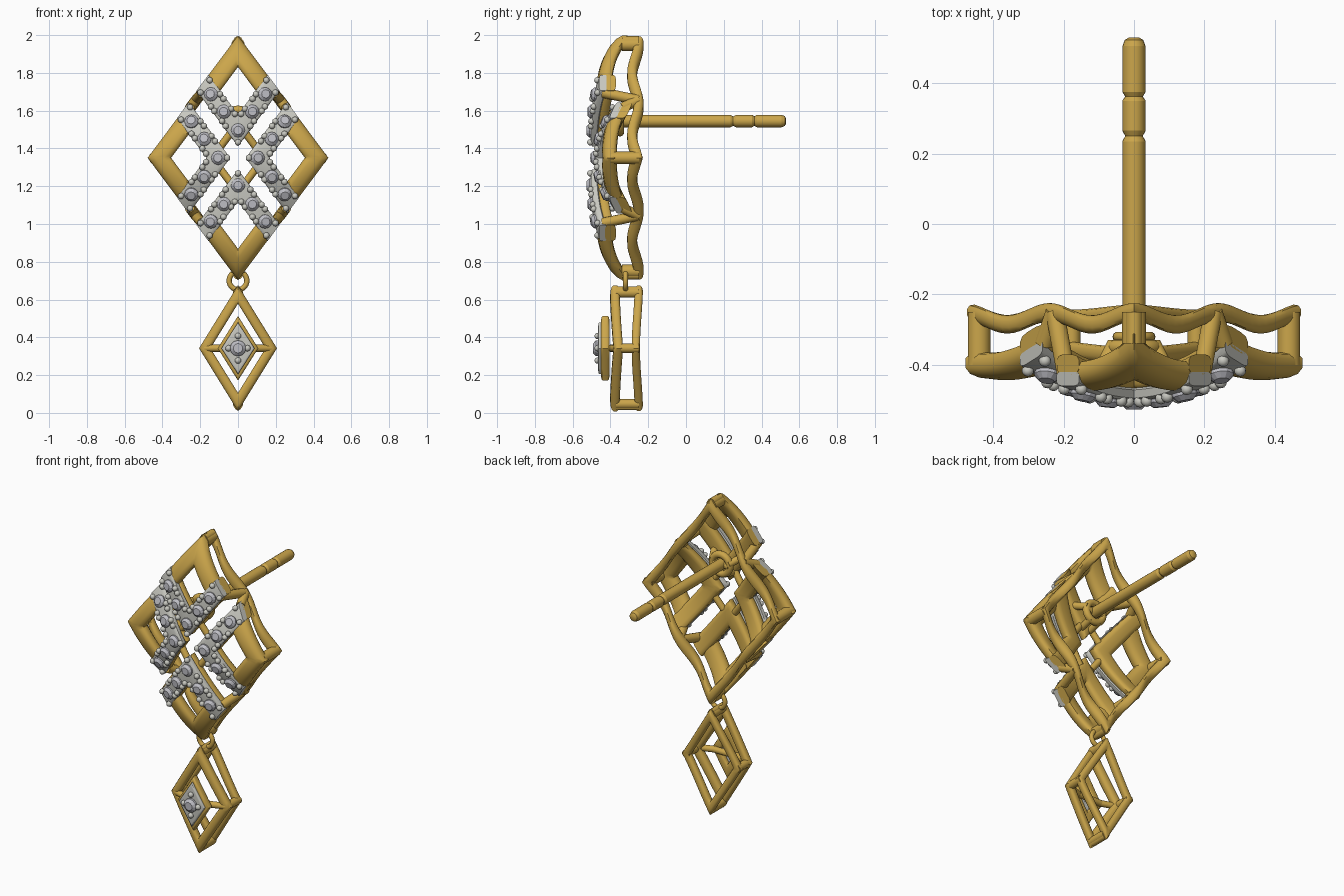
import bpy, bmesh, math
from mathutils import Vector as V, Matrix

if "Cube" in bpy.data.objects:
    bpy.data.objects.remove(bpy.data.objects["Cube"])


def material(name, rgb):
    m = bpy.data.materials.new(name)
    m.diffuse_color = (*rgb, 1)
    m.use_nodes = True
    m.node_tree.nodes["Principled BSDF"].inputs["Base Color"].default_value = m.diffuse_color
    return m


GOLD = material("gold", (0.60, 0.38, 0.07))
PAVE = material("white_metal", (0.58, 0.58, 0.53))
GEM = material("gem", (0.52, 0.52, 0.56))
parts = {}


def part(name, mat):
    if name not in parts:
        parts[name] = (bmesh.new(), mat)
    return parts[name][0]


def section(d0, d1, n=12, e=0.6):
    """Rounded-box section: u across the band, d depth behind the front surface."""
    out = []
    for i in range(n):
        a = 2 * math.pi * (i + 0.5) / n
        c, s = math.cos(a), math.sin(a)
        c, s = (math.copysign(abs(t) ** e, t) for t in (c, s))
        out.append((0.5 + 0.5 * c, (d0 + d1) / 2 + (d1 - d0) / 2 * s))
    return out


def band(bm, outer, inner, sec, yf, closed=False, steps=12):
    """Mitred band between two (x, z) paths, laid on the surface y = yf(x, z)."""
    n = len(outer)
    rings = []
    for i in range(n if closed else n - 1):
        j = (i + 1) % n
        last = not closed and i == n - 2
        for k in range(steps + (1 if last else 0)):
            t = k / steps
            o = V(outer[i]).lerp(V(outer[j]), t)
            q = V(inner[i]).lerp(V(inner[j]), t)
            ring = []
            for u, d in sec:
                p = o.lerp(q, u)
                ring.append(bm.verts.new((p.x, yf(p.x, p.y) + d, p.y)))
            rings.append(ring)
    m, r = len(sec), len(rings)
    for i in range(r if closed else r - 1):
        a, b = rings[i], rings[(i + 1) % r]
        for k in range(m):
            bm.faces.new((a[k], a[(k + 1) % m], b[(k + 1) % m], b[k]))
    if not closed:
        bm.faces.new(rings[0])
        bm.faces.new(rings[-1])


def rod(bm, a, b, r1, r2=None, seg=14):
    a, b = V(a), V(b)
    d = b - a
    mat = Matrix.Translation((a + b) / 2) @ d.to_track_quat('Z', 'Y').to_matrix().to_4x4()
    bmesh.ops.create_cone(bm, cap_ends=True, segments=seg, radius1=r1,
                          radius2=r1 if r2 is None else r2, depth=d.length, matrix=mat)


def ball(bm, p, r):
    bmesh.ops.create_icosphere(bm, subdivisions=2, radius=r, matrix=Matrix.Translation(p))


def ring(bm, centre, R, r, n=28, m=10):
    vs = []
    for i in range(n):
        a = 2 * math.pi * i / n
        vs.append([bm.verts.new((centre[0] + (R + r * math.cos(b)) * math.cos(a),
                                 centre[1] + r * math.sin(b),
                                 centre[2] + (R + r * math.cos(b)) * math.sin(a)))
                   for b in (2 * math.pi * k / m for k in range(m))])
    for i in range(n):
        for k in range(m):
            bm.faces.new((vs[i][k], vs[i][(k + 1) % m],
                          vs[(i + 1) % n][(k + 1) % m], vs[(i + 1) % n][k]))


def gem(bm, p, nrm, r):
    # girdle, crown and flat table
    rod(bm, p - nrm * 0.01, p + nrm * 0.012, r, seg=12)
    rod(bm, p + nrm * 0.012, p + nrm * 0.027, r, r * 0.6, seg=12)


def diamond(w, h, zc):
    return [(0, zc + h), (w, zc), (0, zc - h), (-w, zc)]


# Upper cluster: four small diamonds, plain outer corner, stone-set inner corner
def y_vert(x, z):
    return -0.50 + 0.14 * (abs(z - 1.35) / 0.65) ** 4 + 0.7 * x * x


def y_side(x, z):
    return -0.49 + 0.12 * abs(x) + 1.1 * (z - 1.35) ** 2


W, A, B = 0.29, 0.22, 0.295
cells = [((0, 1.41), (A, B), (-A, B), y_vert), ((0, 1.29), (A, -B), (-A, -B), y_vert),
         ((0.04, 1.35), (A, B), (A, -B), y_side), ((-0.04, 1.35), (-A, B), (-A, -B), y_side)]
for apex, e1, e2, yf in cells:
    def P(p, q):
        return V(apex) + V(e1) * p + V(e2) * q

    def on_surface(p, q):
        x, z = P(p, q)
        h = 0.01
        nrm = V(((yf(x + h, z) - yf(x - h, z)) / (2 * h), -1,
                 (yf(x, z + h) - yf(x, z - h)) / (2 * h))).normalized()
        return V((x, yf(x, z), z)), nrm

    i = 1 - W
    band(part("upper_frame", GOLD), [P(W - .03, 1), P(1, 1), P(1, W - .03)],
         [P(W - .03, i), P(i, i), P(i, W - .03)], section(0, 0.075, e=0.75), yf)
    out = [P(1, 0), P(0, 0), P(0, 1)]
    inn = [P(1, W), P(W, W), P(W, 1)]
    band(part("upper_frame", GOLD), out, inn, section(0.025, 0.085), yf)
    band(part("pave_strips", PAVE), out, inn, section(-0.005, 0.035, e=0.4), yf)
    # stones and the beads holding them
    c = W / 2
    for p, q in [(c, c), (.48, c), (.79, c), (c, .48), (c, .79)]:
        pos, nrm = on_surface(p, q)
        gem(part("upper_stones", GEM), pos, nrm, 0.037)
    for t in (0.04, 0.33, 0.42, 0.60, 0.68, 0.93):
        for s in (0.035, W - 0.035):
            if t < 0.2 and s > 0.2:
                continue
            for p, q in ((t, s), (s, t)):
                pos, nrm = on_surface(p, q)
                ball(part("beads", PAVE), pos + nrm * 0.007, 0.017)


# Wavy back rail with posts to the front
def y_rail(x, z):
    return -0.252 - 0.035 * math.sin(2 * math.pi * min(abs(x) / 0.48, 1)) ** 2


band(part("back_rail", GOLD), diamond(0.475, 0.645, 1.35), diamond(0.41, 0.557, 1.35),
     section(-0.025, 0.028, e=0.8), y_rail, True, 24)
posts = part("frame_posts", GOLD)
for sz in (1, -1):
    rod(posts, (0, -0.34, 1.35 + sz * 0.60), (0, -0.25, 1.35 + sz * 0.60), 0.035)
    rod(posts, (0, -0.34, 1.35 + sz * 0.62), (0, -0.25, 1.35 + sz * 0.62), 0.024)
    for sx in (1, -1):
        rail = (sx * 0.225, -0.25, 1.35 + sz * 0.305)
        rod(posts, (sx * 0.19, -0.44, 1.35 + sz * 0.345), rail, 0.027)
        rod(posts, (sx * 0.255, -0.34, 1.35 + sz * 0.265), rail, 0.027)
        # small bridges between neighbouring diamonds
        rod(posts, (sx * 0.04, -0.43, 1.35 + sz * 0.13), (sx * 0.10, -0.42, 1.35 + sz * 0.05), 0.02)
for sx in (1, -1):
    rod(posts, (sx * 0.44, -0.40, 1.35), (sx * 0.44, -0.25, 1.35), 0.033)

# Ear post with two grooves, its seat ring and struts
post = part("ear_post", GOLD)
prof = [(-0.37, .033), (.235, .033), (.25, .025), (.265, .033), (.35, .033), (.362, .025),
        (.375, .033), (.505, .033), (.523, .026), (.53, .014)]
for (ya, ra), (yb, rb) in zip(prof, prof[1:]):
    rod(post, (0, ya, 1.545), (0, yb, 1.545), ra, rb, 20)
seat = part("post_seat", GOLD)
ring(seat, (0, -0.35, 1.545), 0.06, 0.022)
rod(seat, (-0.06, -0.35, 1.545), (0.06, -0.35, 1.545), 0.022)
for sx in (1, -1):
    rod(seat, (sx * 0.055, -0.34, 1.56), (sx * 0.10, -0.43, 1.59), 0.022)
    rod(seat, (sx * 0.03, -0.34, 1.495), (sx * 0.03, -0.43, 1.47), 0.02)

# Link between the two pieces
ring(part("link_ring", GOLD), (0, -0.32, 0.70), 0.047, 0.014)

# Lower drop: front and back diamond frames joined at the corners
ZC = 0.342


def y_drop(x, z):
    return -0.41 + 0.1 * (z - ZC) ** 2 + 0.15 * abs(x)


drop = part("drop_frame", GOLD)
band(drop, diamond(0.207, 0.335, ZC), diamond(0.145, 0.235, ZC),
     section(0, 0.05, e=0.75), y_drop, True)
band(drop, diamond(0.205, 0.333, ZC), diamond(0.152, 0.247, ZC), section(0, 0.045, e=0.75),
     lambda x, z: -0.28 - 0.008 * math.cos(9 * (z - ZC)), True)
for sx in (1, -1):
    rod(drop, (sx * 0.177, -0.36, ZC), (sx * 0.177, -0.25, ZC), 0.025)
    rod(drop, (0, -0.37, ZC + sx * 0.295), (0, -0.25, ZC + sx * 0.295), 0.027)
    rod(drop, (0, -0.37, ZC + sx * 0.31), (0, -0.25, ZC + sx * 0.31), 0.018)
    # arms carrying the centre setting
    rod(drop, (sx * 0.175, -0.365, ZC), (sx * 0.07, -0.40, ZC), 0.019)
rod(drop, (-0.08, -0.395, ZC), (0.08, -0.395, ZC), 0.019)

# Centre setting of the drop
band(part("drop_setting", GOLD), diamond(0.108, 0.172, ZC), diamond(0.05, 0.08, ZC),
     section(0, 0.045, e=0.5), lambda x, z: -0.45, True, 3)
plate = part("drop_plate", PAVE)
band(plate, diamond(0.088, 0.138, ZC), diamond(0.001, 0.001, ZC),
     section(0, 0.035, e=0.25), lambda x, z: -0.465, True, 3)
gem(part("drop_stone", GEM), V((0, -0.465, ZC)), V((0, -1, 0)), 0.042)
for dx, dz in ((0.05, 0), (-0.05, 0), (0, 0.065), (0, -0.065)):
    ball(plate, (dx, -0.468, ZC + dz), 0.017)

# Write the parts out as smooth-shaded objects
for name, (bm, mat) in parts.items():
    bmesh.ops.recalc_face_normals(bm, faces=bm.faces)
    me = bpy.data.meshes.new(name)
    bm.to_mesh(me)
    bm.free()
    me.materials.append(mat)
    ob = bpy.data.objects.new(name, me)
    bpy.context.collection.objects.link(ob)
    bpy.ops.object.select_all(action='DESELECT')
    ob.select_set(True)
    bpy.context.view_layer.objects.active = ob
    bpy.ops.object.shade_smooth_by_angle(angle=math.radians(20 if "stone" in name else 45))
